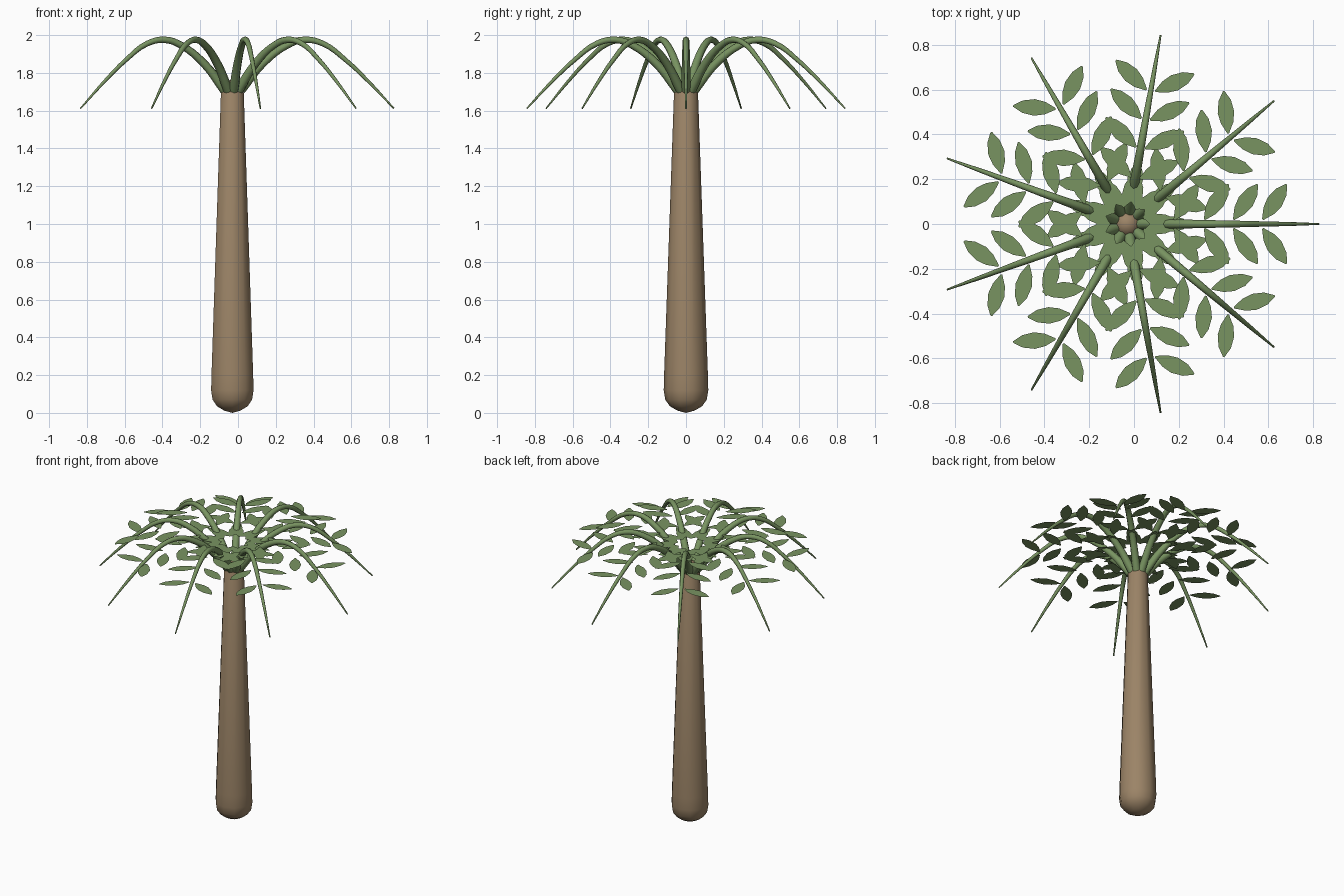
import bpy, bmesh, math
from mathutils import Matrix, Vector

default = bpy.data.objects.get("Cube")
if default:
    bpy.data.objects.remove(default)

CENTRE_X = -0.03
FRONDS = 9


def material(name, rgb):
    m = bpy.data.materials.new(name)
    m.use_nodes = True
    colour = (*rgb, 1)
    m.diffuse_color = colour
    bsdf = m.node_tree.nodes["Principled BSDF"]
    bsdf.inputs["Base Color"].default_value = colour
    bsdf.inputs["Roughness"].default_value = 0.9
    return m


bark = material("bark brown", (0.33, 0.23, 0.135))
green = material("leaf green", (0.19, 0.295, 0.12))


def add(name, mesh, angle=0):
    ob = bpy.data.objects.new(name, mesh)
    ob.location.x = CENTRE_X
    ob.rotation_euler.z = angle
    bpy.context.collection.objects.link(ob)
    return ob


# Trunk: a ten-sided tapered column with rounded ends
def make_trunk():
    profile = [(0.045, 0.012), (0.085, 0.035), (0.11, 0.07), (0.118, 0.12),
               (0.116, 0.2), (0.063, 1.71), (0.05, 1.74), (0.028, 1.757)]
    sides = 10
    bm = bmesh.new()
    rings = []
    for r, z in profile:
        ring = []
        for i in range(sides):
            a = math.pi / 2 + math.tau * i / sides
            ring.append(bm.verts.new((r * math.cos(a), r * math.sin(a), z)))
        rings.append(ring)
    for low, high in zip(rings, rings[1:]):
        for i in range(sides):
            j = (i + 1) % sides
            bm.faces.new((low[i], low[j], high[j], high[i]))
    for ring, z in ((rings[0], 0), (rings[-1], 1.765)):
        tip = bm.verts.new((0, 0, z))
        for i in range(sides):
            bm.faces.new((ring[i], ring[(i + 1) % sides], tip))
    bmesh.ops.recalc_face_normals(bm, faces=bm.faces)
    for f in bm.faces:
        f.smooth = True
    mesh = bpy.data.meshes.new("trunk")
    bm.to_mesh(mesh)
    bm.free()
    mesh.materials.append(bark)
    return mesh


# Frond stem: an arching tube that thins towards its tip
def make_stem():
    path = [(0.045, 1.71, 0.026), (0.16, 1.85, 0.022), (0.29, 1.947, 0.019),
            (0.38, 1.975, 0.017), (0.48, 1.955, 0.015), (0.6, 1.868, 0.012),
            (0.72, 1.755, 0.009), (0.855, 1.612, 0.004)]
    curve = bpy.data.curves.new("stem_path", "CURVE")
    curve.dimensions = "3D"
    curve.bevel_depth = 1
    curve.bevel_resolution = 2
    curve.resolution_u = 4
    curve.use_fill_caps = True
    spline = curve.splines.new("BEZIER")
    spline.bezier_points.add(len(path) - 1)
    for p, (r, z, radius) in zip(spline.bezier_points, path):
        p.co = (r, 0, z)
        p.radius = radius
        p.handle_left_type = p.handle_right_type = "AUTO"
    helper = bpy.data.objects.new("stem_path", curve)
    bpy.context.collection.objects.link(helper)
    bpy.context.view_layer.update()
    graph = bpy.context.evaluated_depsgraph_get()
    mesh = bpy.data.meshes.new_from_object(helper.evaluated_get(graph))
    bpy.data.objects.remove(helper)
    for p in mesh.polygons:
        p.use_smooth = True
    mesh.materials.clear()
    mesh.materials.append(green)
    return mesh


# Leaflets: flat blades in mirrored pairs along each stem
def make_leaflets():
    outline = [(0, 0.1), (0.25, 0.75), (0.5, 1), (0.78, 0.75), (1, 0.1)]
    length, half_width, spread = 0.19, 0.037, math.radians(56)
    pairs = [(0.605, 1.855), (0.475, 1.9), (0.345, 1.915),
             (0.21, 1.905), (0.075, 1.88)]
    bm = bmesh.new()
    for along, z in pairs:
        for side in (1, -1):
            place = (Matrix.Translation((along, side * 0.02, z))
                     @ Matrix.Rotation(side * spread, 4, "Z"))
            right = [(u, -v) for u, v in outline]
            left = [(u, v) for u, v in reversed(outline)]
            bm.faces.new([bm.verts.new(place @ Vector((u * length, v * half_width, 0)))
                          for u, v in right + left])
    mesh = bpy.data.meshes.new("leaflets")
    bm.to_mesh(mesh)
    bm.free()
    mesh.materials.append(green)
    return mesh


add("trunk", make_trunk())
stem, leaflets = make_stem(), make_leaflets()
for i in range(FRONDS):
    turn = math.tau * i / FRONDS
    add(f"frond_stem_{i + 1}", stem, turn)
    add(f"frond_leaflets_{i + 1}", leaflets, turn)
